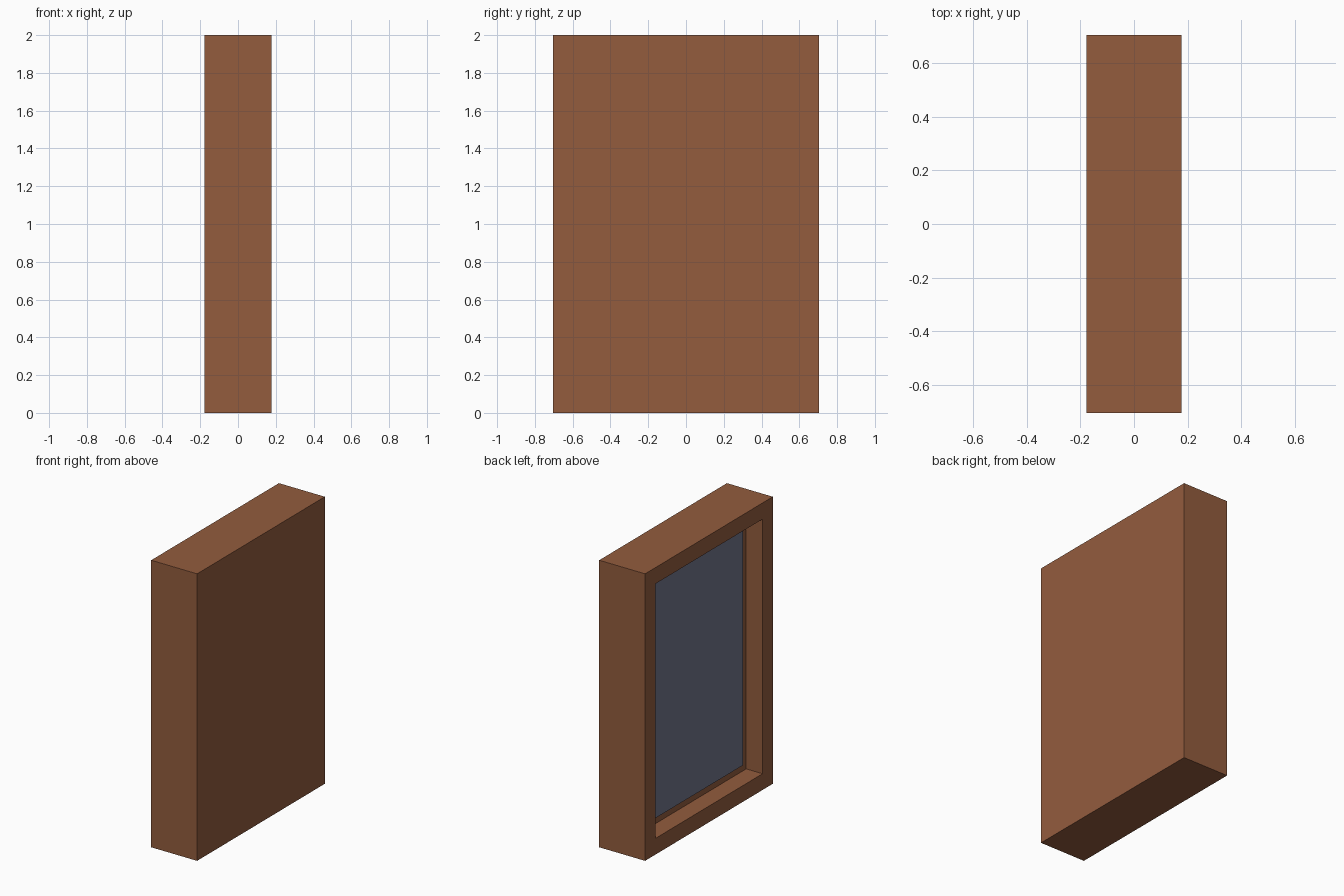
import bpy
import bmesh

if "Cube" in bpy.data.objects:
    bpy.data.objects.remove(bpy.data.objects["Cube"])

DEPTH, WIDTH, HEIGHT = 0.354, 1.406, 2.0
BORDER, RECESS, PANEL = 0.16, 0.116, 0.02


def material(name, rgb):
    mat = bpy.data.materials.new(name)
    mat.diffuse_color = (*rgb, 1.0)
    mat.use_nodes = True
    mat.node_tree.nodes["Principled BSDF"].inputs["Base Color"].default_value = mat.diffuse_color
    return mat


def box(name, size, centre, mat):
    bm = bmesh.new()
    bmesh.ops.create_cube(bm, size=1.0)
    bmesh.ops.scale(bm, vec=size, verts=bm.verts)
    mesh = bpy.data.meshes.new(name)
    bm.to_mesh(mesh)
    bm.free()
    mesh.materials.append(mat)
    obj = bpy.data.objects.new(name, mesh)
    obj.location = centre
    bpy.context.collection.objects.link(obj)
    return obj


wood = material("brown_wood", (0.292, 0.107, 0.048))
slate = material("slate_panel", (0.17, 0.18, 0.26))

# Solid case with a rectangular pocket sunk into its -x face
case = box("case", (DEPTH, WIDTH, HEIGHT), (0, 0, HEIGHT / 2), wood)
bm = bmesh.new()
bm.from_mesh(case.data)
bm.normal_update()
face = min(bm.faces, key=lambda f: f.calc_center_median().x)
bmesh.ops.inset_region(bm, faces=[face], thickness=BORDER)
pocket = bmesh.ops.extrude_discrete_faces(bm, faces=[face])["faces"][0]
bmesh.ops.translate(bm, vec=(RECESS + PANEL / 2, 0, 0), verts=pocket.verts)
bm.normal_update()
bm.to_mesh(case.data)
bm.free()

# Inset panel covering the pocket floor, partly set into it
box("recessed_panel",
    (PANEL, WIDTH - 2 * BORDER, HEIGHT - 2 * BORDER),
    (-DEPTH / 2 + RECESS + PANEL / 2, 0, HEIGHT / 2), slate)
